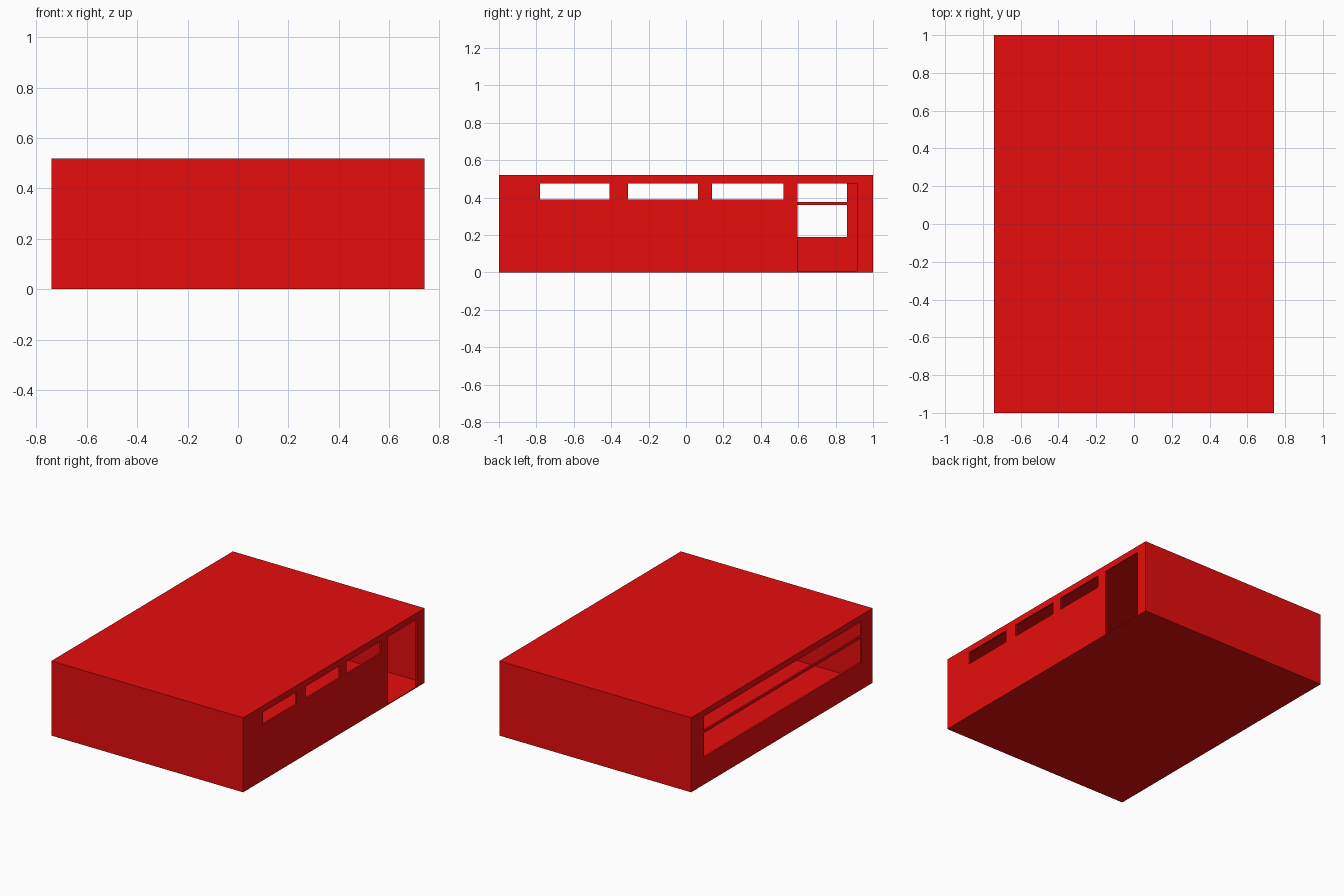
import bpy

if "Cube" in bpy.data.objects:
    bpy.data.objects.remove(bpy.data.objects["Cube"])

X, Y, H = 0.74, 1.0, 0.52     # half width, half length, height
T, F = 0.012, 0.006           # wall / roof thickness, floor thickness

red = bpy.data.materials.new("red")
red.diffuse_color = (0.8, 0.004, 0.004, 1)
red.use_nodes = True
red.node_tree.nodes["Principled BSDF"].inputs["Base Color"].default_value = red.diffuse_color


def box(name, lo, hi):
    """Axis-aligned box between two corners."""
    bpy.ops.mesh.primitive_cube_add(size=1, location=[(a + b) / 2 for a, b in zip(lo, hi)])
    ob = bpy.context.object
    ob.name = name
    ob.scale = [b - a for a, b in zip(lo, hi)]
    bpy.ops.object.transform_apply(location=False, rotation=False, scale=True)
    ob.data.materials.append(red)
    return ob


def cut(wall, name, x, y0, y1, z0, z1):
    """Cut a rectangular opening through a side wall."""
    c = box(name, (x - 0.1, y0, z0), (x + 0.1, y1, z1))
    c.hide_render = True
    m = wall.modifiers.new(name, 'BOOLEAN')
    m.operation, m.solver, m.object = 'DIFFERENCE', 'EXACT', c
    bpy.context.view_layer.objects.active = wall
    bpy.ops.object.modifier_apply(modifier=name)
    bpy.data.objects.remove(c)


# Floor, roof and plain end walls
box("floor", (-X, -Y, 0), (X, Y, F))
box("roof", (-X, -Y, H - T), (X, Y, H))
box("front_wall", (-X, -Y, F), (X, -Y + T, H - T))
box("back_wall", (-X, Y - T, F), (X, Y, H - T))

# Right wall: three high windows and a doorway down to the floor
right = box("right_wall", (X - T, -Y + T, F), (X, Y - T, H - T))
for i, (y0, y1) in enumerate([(-0.78, -0.41), (-0.31, 0.065), (0.14, 0.52)]):
    cut(right, f"window_cutter_{i}", X, y0, y1, 0.39, 0.475)
cut(right, "door_cutter", X, 0.595, 0.915, -0.02, 0.475)

# Left wall: two long window strips split by a thin rail
left = box("left_wall", (-X, -Y + T, F), (-X + T, Y - T, H - T))
for i, (z0, z1) in enumerate([(0.19, 0.36), (0.377, 0.475)]):
    cut(left, f"strip_cutter_{i}", -X, -0.875, 0.86, z0, z1)
